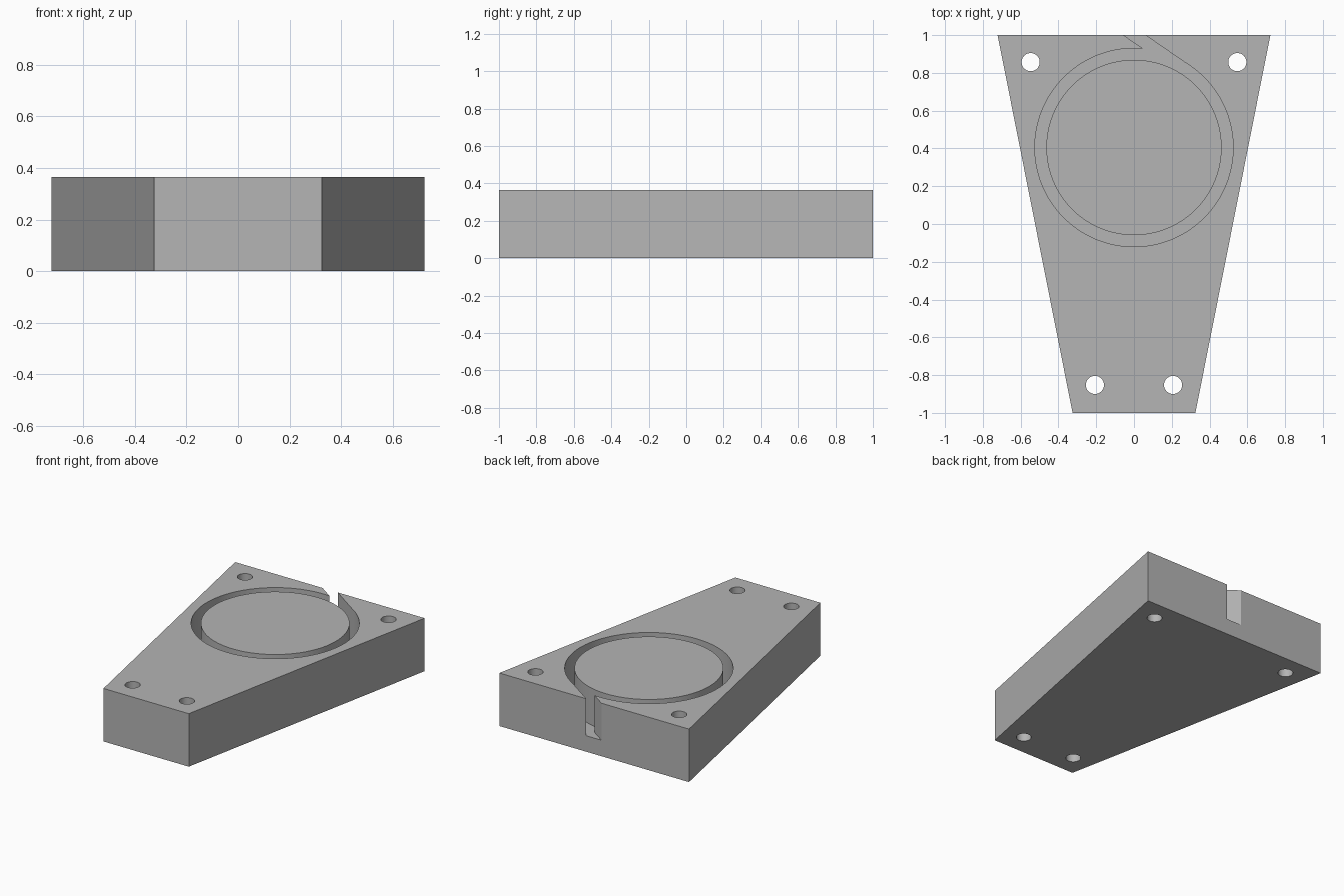
import bpy, bmesh, math
from mathutils import Vector

HEIGHT, FLOOR, TOP = 0.365, 0.11, 0.5
CENTRE = Vector((0, 0.405))
R_IN, R_OUT = 0.464, 0.525

cube = bpy.data.objects.get("Cube")
if cube:
    bpy.data.objects.remove(cube, do_unlink=True)

grey = bpy.data.materials.new("plain_grey")
grey.use_nodes = True
grey.diffuse_color = (0.46, 0.46, 0.46, 1)
grey.node_tree.nodes["Principled BSDF"].inputs["Base Color"].default_value = (0.46, 0.46, 0.46, 1)


def circle(centre, radius, count):
    steps = [math.tau * i / count for i in range(count)]
    return [centre + radius * Vector((math.cos(a), math.sin(a))) for a in steps]


def prism(name, outline, z0, z1, inner=None):
    """Upright solid from an outline, with an optional matching inner outline."""
    bm = bmesh.new()
    n = len(outline)
    low, high = ([bm.verts.new((p.x, p.y, z)) for p in outline] for z in (z0, z1))
    rings = [low, high]
    if inner:
        rings += [[bm.verts.new((p.x, p.y, z)) for p in inner] for z in (z1, z0)]
        rings.append(low)
    else:
        bm.faces.new(low)
        bm.faces.new(high)
    for a, b in zip(rings, rings[1:]):
        for i in range(n):
            j = (i + 1) % n
            bm.faces.new((a[i], a[j], b[j], b[i]))
    bmesh.ops.recalc_face_normals(bm, faces=bm.faces)
    mesh = bpy.data.meshes.new(name)
    bm.to_mesh(mesh)
    bm.free()
    mesh.materials.append(grey)
    obj = bpy.data.objects.new(name, mesh)
    bpy.context.collection.objects.link(obj)
    return obj


def cut(body, cutter):
    bpy.context.view_layer.objects.active = body
    mod = body.modifiers.new("cut", 'BOOLEAN')
    mod.operation, mod.solver, mod.object = 'DIFFERENCE', 'EXACT', cutter
    bpy.ops.object.modifier_apply(modifier=mod.name)
    bpy.data.objects.remove(cutter, do_unlink=True)


# Tapered block
block = prism("tapered_block", [Vector(p) for p in
              ((-0.325, -1), (0.325, -1), (0.722, 1), (-0.722, 1))], 0, HEIGHT)

# Round groove around a solid core
cut(block, prism("groove_cutter", circle(CENTRE, R_OUT, 128), FLOOR, TOP,
                 circle(CENTRE, R_IN, 128)))

# Exit slot running from the groove's tangent out through the back
angle = math.radians(55.4)
normal = Vector((math.cos(angle), math.sin(angle)))
along = Vector((-normal.y, normal.x))
outer = CENTRE + (R_OUT - 0.001) * normal
inner = CENTRE + 0.458 * normal
cut(block, prism("slot_cutter",
                 [outer, outer + along * 0.5, inner + along * 0.5, inner + along * 0.18],
                 FLOOR, TOP))

# Four through holes
for x, y in ((0.547, 0.857), (0.207, -0.852)):
    for side in (-1, 1):
        cut(block, prism("hole_cutter", circle(Vector((side * x, y)), 0.048, 48), -0.1, TOP))

bpy.ops.object.select_all(action='DESELECT')
block.select_set(True)
bpy.context.view_layer.objects.active = block
bpy.ops.object.shade_smooth_by_angle(angle=math.radians(30))
